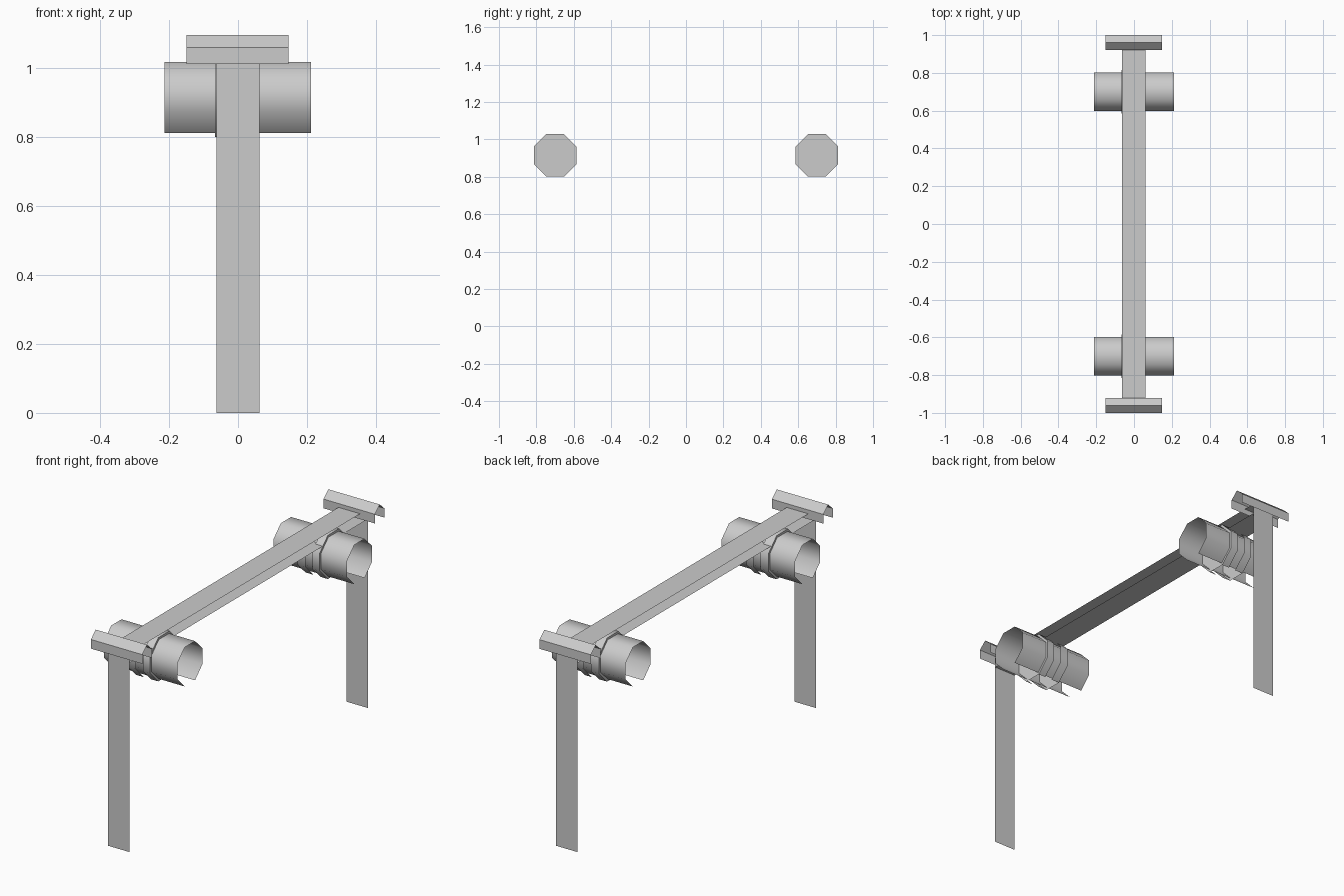
import bpy, bmesh, math

if "Cube" in bpy.data.objects:
    bpy.data.objects.remove(bpy.data.objects["Cube"])

grey = bpy.data.materials.new("light grey")
grey.diffuse_color = (0.6, 0.6, 0.6, 1)
grey.use_nodes = True
grey.node_tree.nodes["Principled BSDF"].inputs["Base Color"].default_value = grey.diffuse_color


def sheet(name, profile, x0, x1, smooth=False, discs=()):
    """Sweep an open (y, z) profile along x; optional end discs at given x."""
    bm = bmesh.new()
    a = [bm.verts.new((x0, y, z)) for y, z in profile]
    b = [bm.verts.new((x1, y, z)) for y, z in profile]
    for i in range(len(profile) - 1):
        f = bm.faces.new((a[i], b[i], b[i + 1], a[i + 1]))
        f.smooth = smooth
    for x in discs:
        vs = [bm.verts.new((x, y, z)) for y, z in profile]
        f = bm.faces.new(vs)
        f.normal_update()
        if f.normal.x * x < 0:
            f.normal_flip()
    me = bpy.data.meshes.new(name)
    bm.to_mesh(me)
    bm.free()
    me.materials.append(grey)
    ob = bpy.data.objects.new(name, me)
    bpy.context.collection.objects.link(ob)
    return ob


def octagon(cy, cz, apothem):
    """Octagon with the flat underside left open."""
    r = apothem / math.cos(math.pi / 8)
    angles = [math.radians(-67.5 + 45 * i) for i in range(8)]
    return [(cy + r * math.cos(t), cz + r * math.sin(t)) for t in angles]


# crossbeam: folded strip, open at the sides
Y, Z0, Z1 = 0.985, 0.988, 1.04
sheet("crossbeam", [(-Y, Z0), (Y, Z0), (Y, Z1), (-Y, Z1), (-Y, Z0)], -0.063, 0.062)

for s, side in ((-1, "front"), (1, "back")):
    # flat leg
    sheet(side + "_leg", [(s * Y, 0), (s * Y, Z0)][::-s], -0.063, 0.062)

    # gabled cap over the leg, open underneath
    c = s * 0.96
    sheet(side + "_cap",
          [(c + 0.04, 1.012), (c + 0.04, 1.06), (c, 1.096), (c - 0.04, 1.06), (c - 0.04, 1.012)],
          -0.15, 0.147)

    # lamp tube, open at both ends and along the bottom
    sheet(side + "_tube", octagon(s * 0.70, 0.915, 0.1025), -0.213, 0.212, True)

    # raised bands closing the middle of the tube
    band = octagon(s * 0.70, 0.915, 0.114)
    sheet(side + "_band_left", band, -0.067, -0.02, True, (-0.067,))
    sheet(side + "_band_right", band, 0.02, 0.062, True, (0.062,))
